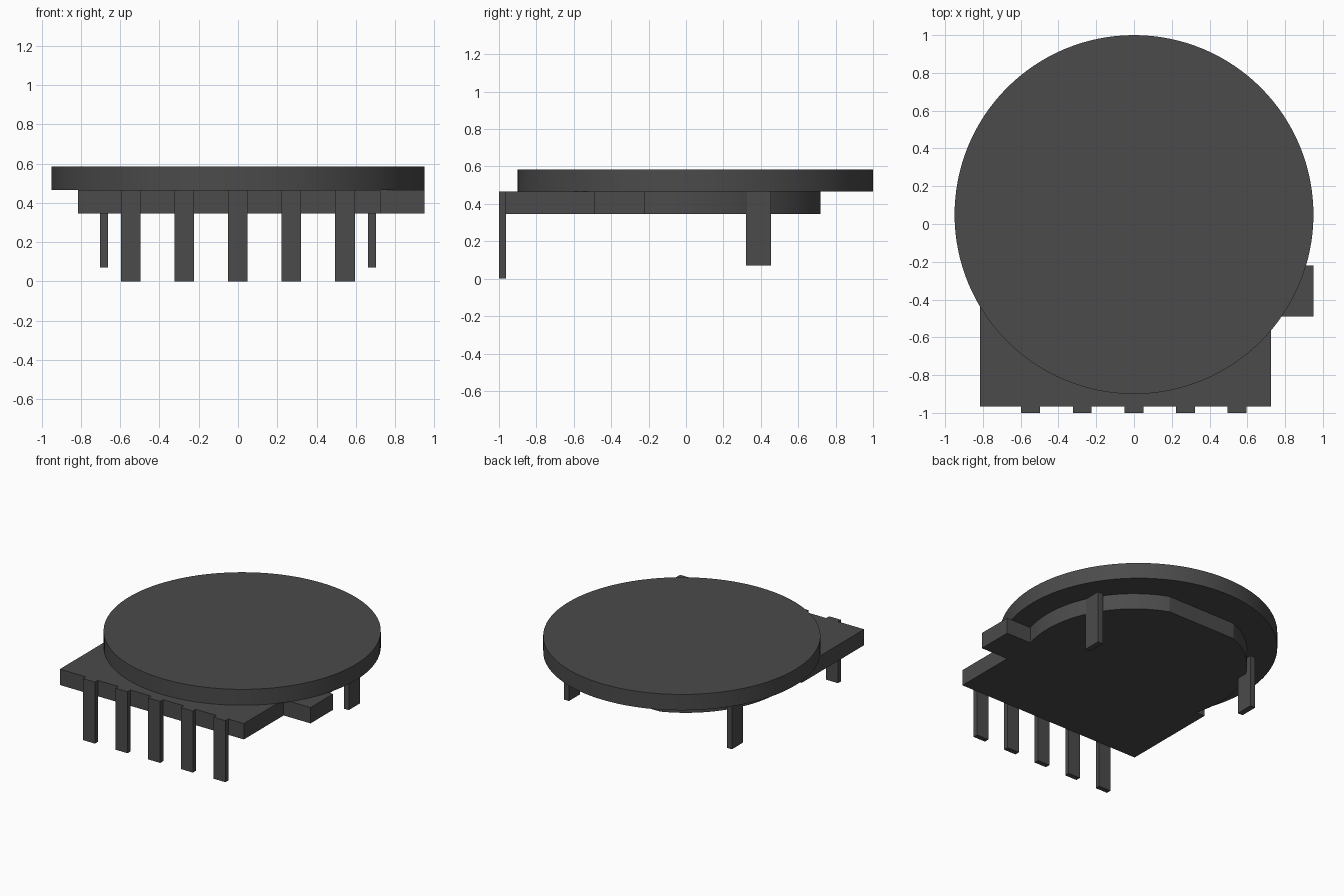
import bpy, bmesh, math

if "Cube" in bpy.data.objects:
    bpy.data.objects.remove(bpy.data.objects["Cube"])

dark = bpy.data.materials.new("dark grey")
dark.diffuse_color = (0.07, 0.07, 0.07, 1)
dark.use_nodes = True
dark.node_tree.nodes["Principled BSDF"].inputs["Base Color"].default_value = dark.diffuse_color


def prism(name, outline, z0, z1, smooth=False):
    """Extrude a counter-clockwise outline from z0 to z1."""
    bm = bmesh.new()
    face = bm.faces.new([bm.verts.new((x, y, z0)) for x, y in outline])
    top = bmesh.ops.extrude_face_region(bm, geom=[face])["geom"]
    for v in top:
        if isinstance(v, bmesh.types.BMVert):
            v.co.z = z1
    bmesh.ops.recalc_face_normals(bm, faces=bm.faces[:])
    mesh = bpy.data.meshes.new(name)
    bm.to_mesh(mesh)
    bm.free()
    mesh.materials.append(dark)
    obj = bpy.data.objects.new(name, mesh)
    bpy.context.collection.objects.link(obj)
    if smooth:
        bpy.ops.object.select_all(action='DESELECT')
        obj.select_set(True)
        bpy.context.view_layer.objects.active = obj
        bpy.ops.object.shade_smooth_by_angle(angle=math.radians(20))
    return obj


def box(name, x0, x1, y0, y1, z0, z1):
    return prism(name, [(x0, y0), (x1, y0), (x1, y1), (x0, y1)], z0, z1)


def arc(cx, cy, r, a0, a1, n):
    return [(cx + r * math.cos(a0 + (a1 - a0) * i / n),
             cy + r * math.sin(a0 + (a1 - a0) * i / n)) for i in range(n + 1)]


BASE, SEAM, TOP = 0.345, 0.465, 0.585

# Round disc on top
prism("round_disc", arc(0, 0.05, 0.95, 0, 2 * math.pi, 128)[:-1], SEAM, TOP, True)

# Base plate: square front, side tab, rounded shoulders and flat back
R, step_y, back_y = 0.775, -0.22, 0.72
low, high = math.asin(step_y / R), math.asin(back_y / R)
outline = [(-0.815, -0.965), (0.725, -0.965), (0.725, -0.49), (0.95, -0.49), (0.95, step_y)]
outline += arc(0, 0, R, low, high, 24)
outline += arc(0, 0, R, math.pi - high, math.pi - low, 24)
outline += [(-0.815, step_y)]
prism("base_plate", outline, BASE, SEAM, True)

# Row of front pins
for i in range(5):
    x = -0.547 + 0.273 * i
    box("front_pin", x - 0.05, x + 0.05, -1.0, -0.963, 0, SEAM)

# Pair of side legs
for s in (-1, 1):
    x = s * 0.682
    box("side_leg", x - 0.021, x + 0.021, 0.32, 0.455, 0.07, SEAM)
